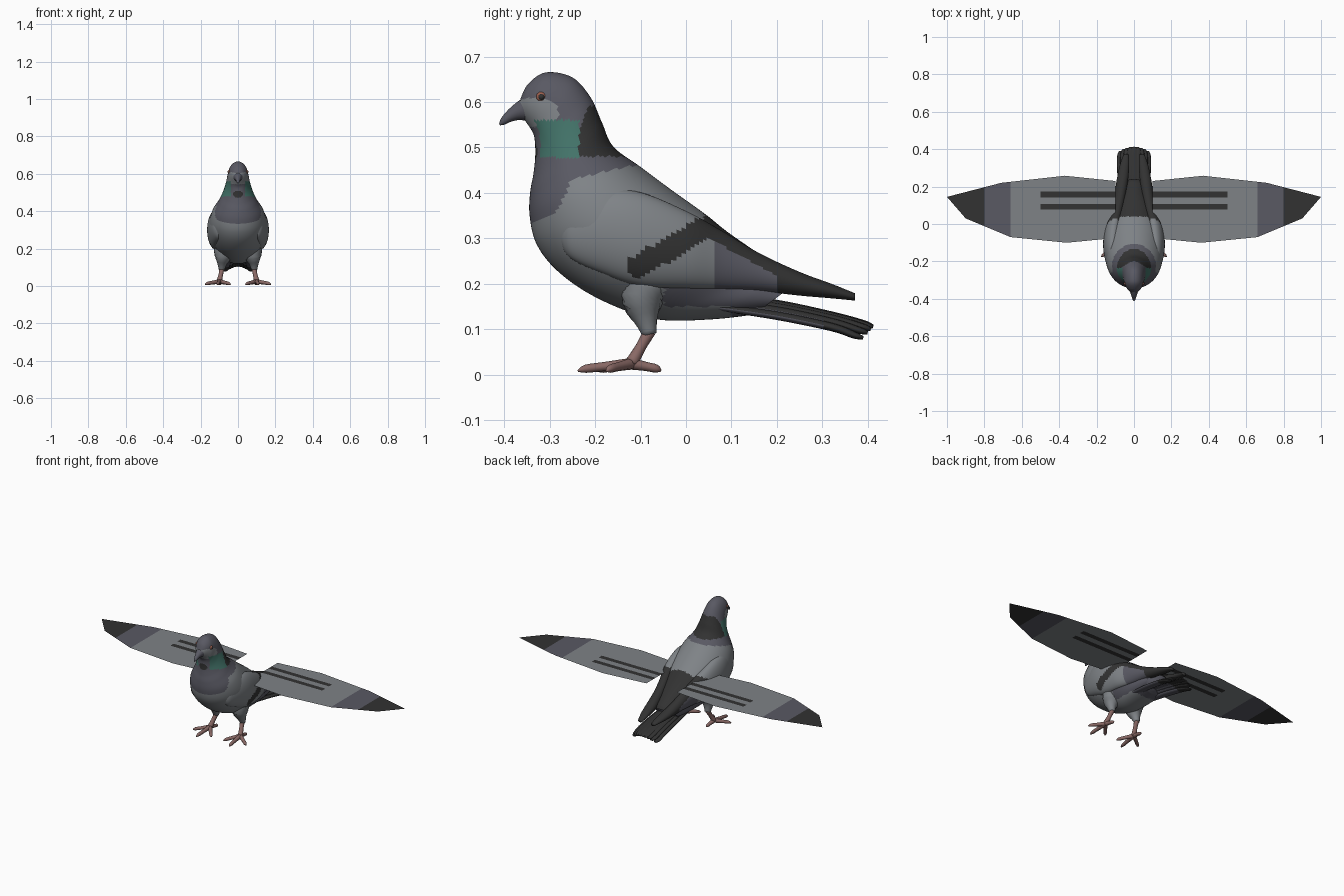
import bpy, bmesh, math
from mathutils import Vector as V

if "Cube" in bpy.data.objects:
    bpy.data.objects.remove(bpy.data.objects["Cube"])

COLOURS = {"grey": (.21, .225, .24), "slate": (.10, .10, .125), "black": (.032, .032, .032),
           "neck_green": (.055, .17, .14), "leg_pink": (.25, .14, .13), "eye_orange": (.35, .12, .08)}
NAMES = list(COLOURS)
MATS = []
for n, c in COLOURS.items():
    m = bpy.data.materials.new(n)
    m.diffuse_color = (*c, 1)
    m.use_nodes = True
    m.node_tree.nodes["Principled BSDF"].inputs["Base Color"].default_value = m.diffuse_color
    MATS.append(m)


def finish(name, bm, paint, smooth=True):
    """Paint faces by a rule (centre, normal) -> colour name, and make the object."""
    bmesh.ops.recalc_face_normals(bm, faces=bm.faces[:])
    bm.normal_update()
    for f in bm.faces:
        col = paint if isinstance(paint, str) else paint(f.calc_center_median(), f.normal)
        f.material_index = NAMES.index(col)
        f.smooth = smooth
    me = bpy.data.meshes.new(name)
    bm.to_mesh(me)
    bm.free()
    for m in MATS:
        me.materials.append(m)
    ob = bpy.data.objects.new(name, me)
    bpy.context.collection.objects.link(ob)
    return ob


def spline(rows, steps):
    """Catmull-Rom interpolation through rows of numbers."""
    out = []
    for i in range(len(rows) - 1):
        a, b, c, d = rows[max(i - 1, 0)], rows[i], rows[i + 1], rows[min(i + 2, len(rows) - 1)]
        for k in range(steps):
            t = k / steps
            out.append([q + .5 * t * (r - p + t * (2 * p - 5 * q + 4 * r - s + t * (3 * (q - r) + s - p)))
                        for p, q, r, s in zip(a, b, c, d)])
    return out + [list(rows[-1])]


def loft(name, rings, sides, paint):
    """Skin elliptical rings given as (centre, half axis u, half axis v)."""
    bm = bmesh.new()
    loops = []
    for c, u, v in rings:
        loops.append([bm.verts.new(c + u * math.cos(a) + v * math.sin(a))
                      for a in (2 * math.pi * i / sides for i in range(sides))])
    for p, q in zip(loops, loops[1:]):
        for i in range(sides):
            j = (i + 1) % sides
            bm.faces.new((p[i], p[j], q[j], q[i]))
    bm.faces.new(loops[0])
    bm.faces.new(loops[-1])
    return finish(name, bm, paint)


def tube(name, rows, paint, sides=10, steps=3, flat=1.0):
    """Round limb along rows of (x, y, z, radius); flat squashes it vertically."""
    pts = spline(rows, steps)
    rings = []
    for i, p in enumerate(pts):
        d = V(pts[min(i + 1, len(pts) - 1)][:3]) - V(pts[max(i - 1, 0)][:3])
        u = d.cross(V((0, 0, 1)))
        u = u.normalized() if u.length > 1e-5 else V((1, 0, 0))
        v = u.cross(d).normalized()
        r = max(p[3], .001)
        rings.append((V(p[:3]), u * r, v * r * flat))
    return loft(name, rings, sides, paint)


# Body: slanted sections (top y, top z, bottom y, bottom z, half width)
BODY = [(-.364, .608, -.368, .578, .014), (-.347, .64, -.352, .556, .034), (-.308, .665, -.336, .53, .05),
        (-.25, .654, -.332, .505, .057), (-.21, .61, -.332, .475, .065), (-.185, .555, -.336, .44, .08),
        (-.16, .502, -.343, .40, .103), (-.1, .457, -.344, .35, .135), (-.03, .405, -.33, .29, .152),
        (.04, .355, -.29, .235, .155), (.09, .315, -.22, .182, .145), (.14, .28, -.13, .14, .12),
        (.19, .245, -.05, .12, .095), (.225, .22, .06, .122, .085), (.24, .2, .15, .132, .075)]


def body_paint(c, n):
    x, y, z = abs(c.x), c.y, c.z
    if y > .04 and n.z > .3:
        return "black"
    if y > -.05 and z < .2:
        return "slate" if z > .15 or y > .1 else "grey"
    if math.hypot(x / .026, (z - .49) / .018) < 1 and y < -.3:
        return "black"
    if z > .48 and y > -.235 and z < .59 - max(0, -.215 - y) * 2.5:
        return "black"
    if .478 < z < .56 and y < -.235 and x > .038:
        return "neck_green"
    if z > .545 and math.hypot((y + .335) / .055, (z - .575) / .034) < 1:
        return "grey"
    edge = .335 + max(0, y + .335) * .5 if y < -.28 else min(.3625 + (y + .28) * 2.5, .43 + (y + .253) * .22)
    return "slate" if z > edge else "grey"


rings = []
for ty, tz, by, bz, w in spline(BODY, 10):
    top, bot = V((0, ty, tz)), V((0, by, bz))
    rings.append(((top + bot) / 2, (top - bot) / 2, V((w, 0, 0))))
loft("body", rings, 72, body_paint)

# Beak
tube("beak", [(0, -.345, .585, .03), (0, -.37, .578, .019), (0, -.39, .567, .012), (0, -.402, .557, .008),
              (0, -.41, .55, .002)], "slate", 16)


def folded_paint(c, n):
    y, z = c.y, c.z
    a, d = V((-.105, .238)), V((.145, .085))
    p = V((y, z)) - a
    t = min(max(p.dot(d) / d.dot(d), 0), 1)
    if (p - d * t).length < .025:
        return "black"
    if y > .05 and (z > .30 - .55 * (y - .05) or y > .2):
        return "black"
    return "slate" if y > .06 else "grey"


# Folded wing stations (y, centre z, half height, centre x, half width)
FOLDED = [(-.28, .31, .008, .098, .008), (-.255, .312, .055, .105, .028), (-.18, .313, .092, .113, .044),
          (-.1, .298, .103, .115, .05), (0, .275, .085, .107, .046), (.08, .252, .064, .088, .036),
          (.16, .226, .042, .073, .032), (.25, .2, .026, .06, .03), (.32, .184, .016, .05, .024),
          (.372, .171, .008, .042, .014)]
# Spread wing outline (x, y)
SPREAD = [(.1, -.075), (.36, -.1), (.66, -.07), (.9, .03), (1, .145), (.71, .22), (.37, .258), (.1, .23)]


def spread_paint(c, n):
    x = abs(c.x)
    if x < .5 and (.078 < c.y < .108 or .143 < c.y < .173):
        return "black"
    return "grey" if x < .66 else "slate" if x < .8 else "black"


for s, side in ((-1, "left"), (1, "right")):
    loft("folded_wing_" + side, [(V((s * xc, y, zc)), V((0, 0, hz)), V((hx, 0, 0)))
                                 for y, zc, hz, xc, hx in spline(FOLDED, 9)], 56, folded_paint)

    # Flat spread wing, cut along its colour borders
    bm = bmesh.new()
    bm.faces.new([bm.verts.new((s * x, y, .325)) for x, y in SPREAD])
    cuts = [((s * x, 0, 0), (1, 0, 0)) for x in (.5, .66, .8)]
    cuts += [((0, y, 0), (0, 1, 0)) for y in (.078, .108, .143, .173)]
    for co, no in cuts:
        bmesh.ops.bisect_plane(bm, geom=bm.verts[:] + bm.edges[:] + bm.faces[:], plane_co=co, plane_no=no)
    finish("spread_wing_" + side, bm, spread_paint, False)

    # Thigh, shank and toes
    tube("thigh_" + side, [(s * .075, -.09, .2, .055), (s * .08, -.095, .155, .045), (s * .085, -.088, .12, .026),
                           (s * .087, -.08, .088, .016)], "grey", 16)
    tube("shank_" + side, [(s * .086, -.08, .095, .014), (s * .092, -.1, .06, .012), (s * .1, -.12, .025, .015)],
         "leg_pink", 12)
    for toe, (x, y) in {"middle": (.108, -.238), "inner": (.04, -.195), "outer": (.175, -.175),
                        "hind": (.095, -.055)}.items():
        mx, my = (.1 + x) / 2, (-.12 + y) / 2
        tube(f"toe_{toe}_{side}", [(s * .1, -.12, .024, .013), (s * mx, my, .018, .01),
                                   (s * (.1 + (x - .1) * .85), -.12 + (y + .12) * .85, .013, .009),
                                   (s * x, y, .008, .002)], "leg_pink", 8)

    # Eye ring and pupil
    for name, r, off, col in (("eye_ring", .012, .045, "eye_orange"), ("pupil", .007, .0525, "black")):
        bm = bmesh.new()
        bmesh.ops.create_uvsphere(bm, u_segments=16, v_segments=10, radius=r)
        bmesh.ops.translate(bm, verts=bm.verts[:], vec=(s * (off - .003), -.318, .611))
        finish(f"{name}_{side}", bm, col)


# Tail feathers, fanned and arched
def tail_paint(c, n):
    return "black" if c.y > .3 or n.z > .35 else "slate"


for i in range(-4, 5):
    f = i / 4
    drop = .025 * f * f
    end = .412 - .022 * f * f
    tube(f"tail_feather_{i + 5}", [(f * .055, .06, .175 - drop, .02), (f * .062, .2, .155 - drop, .024),
                                   (f * .068, .32, .13 - drop, .023), (f * .07, end - .02, .112 - drop, .019),
                                   (f * .07, end, .106 - drop, .009)], tail_paint, 12, 6, .4)
